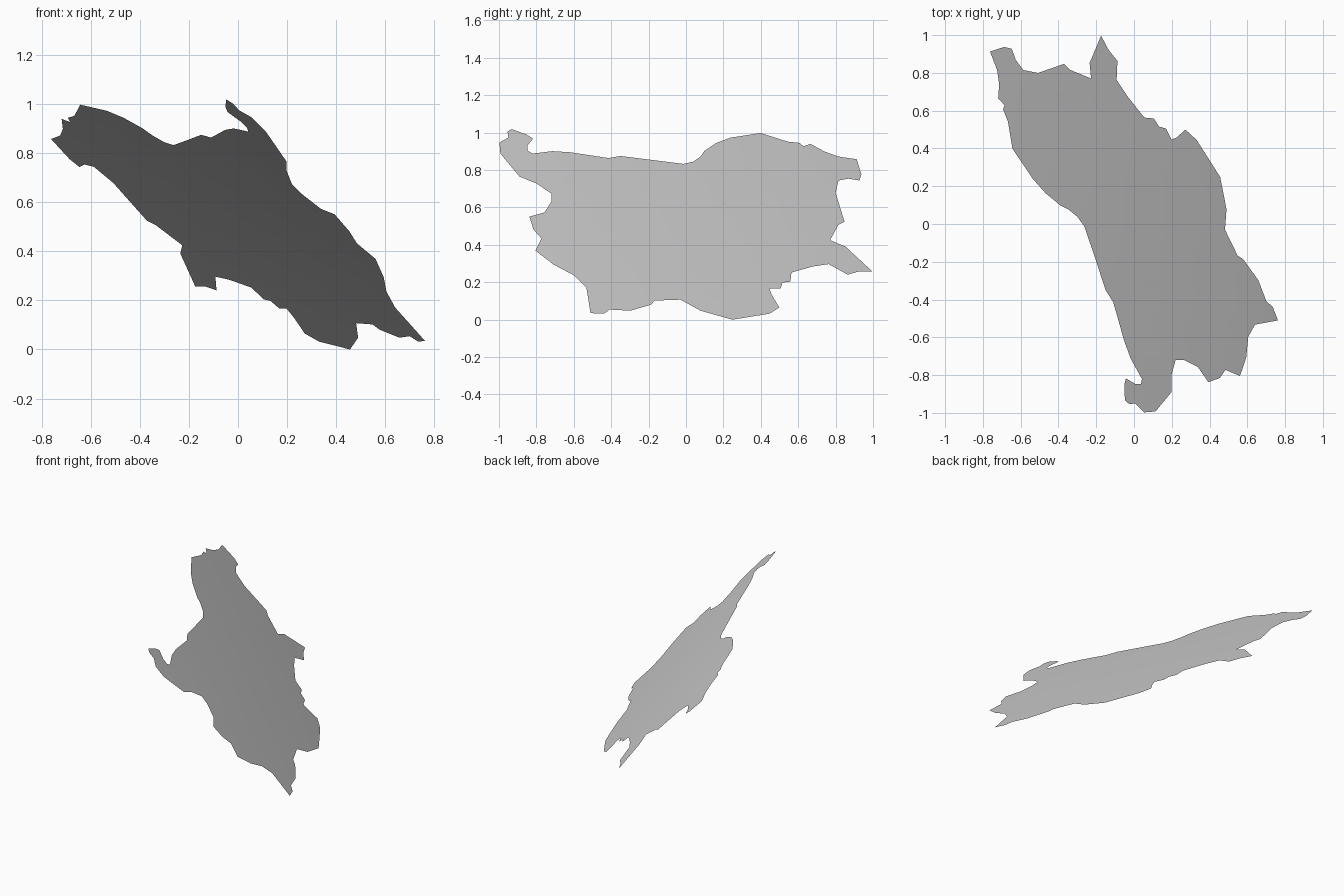
import bpy, bmesh, math
from mathutils import Vector

# The model is a thin country-shaped patch lying on a large sphere
RADIUS = 26.6
CENTRE = Vector((-17.646, -8.291, -17.53))

# Border outline as seen from the right (y, z)
OUTLINE = [
    (-.957, 1.01), (-.935, 1.024), (-.855, .995), (-.82, .973), (-.85, .936),
    (-.85, .909), (-.823, .893), (-.717, .906), (-.62, .9), (-.417, .869),
    (-.353, .88), (-.193, .86), (-.016, .838), (.037, .85), (.075, .877),
    (.096, .907), (.16, .95), (.235, .978), (.396, 1.003), (.54, .957),
    (.604, .95), (.626, .932), (.663, .945), (.738, .904), (.813, .877),
    (.91, .863), (.935, .781), (.925, .749), (.866, .759), (.813, .749),
    (.797, .684), (.845, .529), (.813, .513), (.768, .43), (.85, .396),
    (.995, .262), (.92, .262), (.861, .246), (.76, .302), (.674, .289),
    (.561, .257), (.556, .209), (.513, .203), (.503, .171), (.444, .171),
    (.455, .139), (.497, .07), (.444, .037), (.246, .005), (.075, .053),
    (-.032, .112), (-.171, .107), (-.187, .086), (-.3, .053), (-.412, .059),
    (-.44, .037), (-.513, .04), (-.535, .176), (-.6, .241), (-.711, .3),
    (-.807, .374), (-.775, .438), (-.818, .487), (-.84, .556), (-.76, .578),
    (-.722, .636), (-.722, .679), (-.802, .733), (-.893, .77), (-.995, .893),
    (-1, .952), (-.952, .979),
]

# Flat filled outline in the y-z plane
bm = bmesh.new()
verts = [bm.verts.new((0, y, z)) for y, z in OUTLINE]
edges = [bm.edges.new((a, b)) for a, b in zip(verts, verts[1:] + verts[:1])]
bmesh.ops.triangle_fill(bm, use_beauty=True, edges=edges)


# Slice into a grid so the sheet can follow the curve
def slice_grid(axis, start, stop, step):
    normal = Vector((0, 0, 0))
    normal[axis] = 1
    for i in range(int((stop - start) / step)):
        bmesh.ops.bisect_plane(
            bm, geom=bm.verts[:] + bm.edges[:] + bm.faces[:], dist=1e-5,
            plane_co=normal * (start + i * step), plane_no=normal)


slice_grid(1, -0.9, 1.0, 0.2)
slice_grid(2, 0.1, 1.1, 0.2)

# Project every vertex along x onto the sphere
for v in bm.verts:
    dy, dz = v.co.y - CENTRE.y, v.co.z - CENTRE.z
    v.co.x = CENTRE.x + math.sqrt(RADIUS ** 2 - dy * dy - dz * dz)

# Make the faces point outward from the sphere
bm.normal_update()
for f in bm.faces:
    if f.normal.dot(f.calc_center_median() - CENTRE) < 0:
        f.normal_flip()
    f.smooth = True

# Settle on the ground and centre
for axis in range(3):
    values = [v.co[axis] for v in bm.verts]
    shift = min(values) if axis == 2 else (min(values) + max(values)) / 2
    for v in bm.verts:
        v.co[axis] -= shift

mesh = bpy.data.meshes.new("land_sheet")
bm.to_mesh(mesh)
bm.free()
sheet = bpy.data.objects.new("land_sheet", mesh)
bpy.context.collection.objects.link(sheet)
